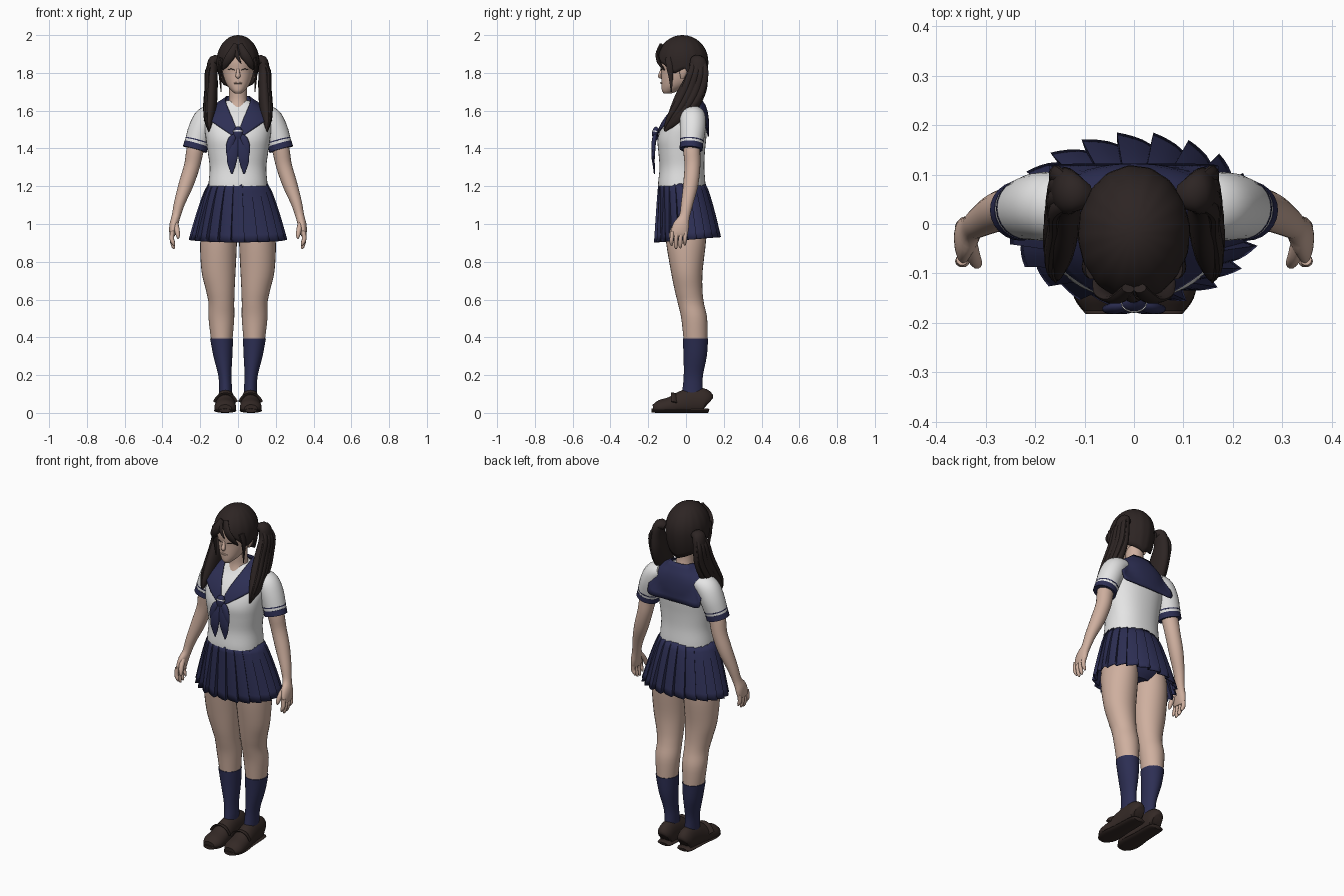
import bpy, bmesh, math
from mathutils import Vector
from mathutils.bvhtree import BVHTree


def material(name, rgb):
    m = bpy.data.materials.new(name)
    m.diffuse_color = (*rgb, 1)
    return m


SKIN = material("skin", (0.62, 0.43, 0.345))
HAIR = material("dark_hair", (0.026, 0.018, 0.017))
NAVY = material("navy_cloth", (0.026, 0.028, 0.088))
WHITE = material("white_cloth", (0.78, 0.78, 0.78))
SHOE = material("brown_leather", (0.034, 0.022, 0.019))


def smooth(rows, k=4):
    """Catmull-Rom interpolation of number rows."""
    out = []
    for i in range(len(rows) - 1):
        p0, p1, p2 = rows[max(i - 1, 0)], rows[i], rows[i + 1]
        p3 = rows[min(i + 2, len(rows) - 1)]
        for j in range(k):
            t = j / k
            out.append([0.5 * (2 * b + (c - a) * t + (2 * a - 5 * b + 4 * c - d) * t * t
                               + (3 * b - a - 3 * c + d) * t ** 3)
                        for a, b, c, d in zip(p0, p1, p2, p3)])
    return out + [list(rows[-1])]


def skin(name, rings, mat, closed=True, caps=True, mirror=False, thick=0):
    bm = bmesh.new()
    vs = [[bm.verts.new(p) for p in r] for r in rings]
    n = len(vs[0])
    for a, b in zip(vs, vs[1:]):
        for i in range(n if closed else n - 1):
            j = (i + 1) % n
            bm.faces.new((a[i], a[j], b[j], b[i]))
    if caps:
        bm.faces.new(vs[0])
        bm.faces.new(vs[-1])
    bmesh.ops.remove_doubles(bm, verts=bm.verts, dist=0.0002)
    bmesh.ops.recalc_face_normals(bm, faces=bm.faces)
    me = bpy.data.meshes.new(name)
    bm.to_mesh(me)
    bm.free()
    me.materials.append(mat)
    ob = bpy.data.objects.new(name, me)
    bpy.context.collection.objects.link(ob)
    if thick:
        s = ob.modifiers.new("thickness", 'SOLIDIFY')
        s.thickness, s.offset = thick, -1
    if mirror:
        ob.modifiers.new("mirror", 'MIRROR').use_mirror_merge = False
    return ob


def stack(name, rows, mat, n=28, e=1.0, k=4, **kw):
    """Level rings from rows of (z, centre x, half width, front y, back y)."""
    rings = []
    for z, cx, rx, yf, yb in smooth(rows, k):
        ring = []
        for i in range(n):
            c, s = math.cos(2 * math.pi * i / n), math.sin(2 * math.pi * i / n)
            ring.append((cx + rx * math.copysign(abs(c) ** e, c),
                         (yf + yb) / 2 + (yb - yf) / 2 * math.copysign(abs(s) ** e, s), z))
        rings.append(ring)
    return skin(name, rings, mat, **kw)


def tube(name, rows, mat, ref=(0, 1, 0), n=16, k=4, floor=-1, **kw):
    """Rings across a path of (x, y, z, side radius, radius along ref)."""
    rows, rings = smooth(rows, k), []
    P = [Vector(r[:3]) for r in rows]
    for i, r in enumerate(rows):
        t = (P[min(i + 1, len(P) - 1)] - P[max(i - 1, 0)]).normalized()
        side = Vector(ref).cross(t).normalized()
        up = t.cross(side)
        ring = []
        for j in range(n):
            a = 2 * math.pi * j / n
            p = P[i] + side * (r[3] * math.cos(a)) + up * (r[4] * math.sin(a))
            p.z = max(p.z, floor)
            ring.append(p)
        rings.append(ring)
    return skin(name, rings, mat, **kw)


# legs, socks, shoes
stack("legs", [(1.02, .095, .088, -.115, .11), (.9, .103, .097, -.105, .105), (.75, .103, .09, -.08, .088),
               (.65, .094, .076, -.06, .087), (.58, .088, .068, -.043, .095), (.5, .088, .068, -.025, .112),
               (.39, .086, .057, -.013, .113)], SKIN, mirror=True)
stack("socks", [(.395, .087, .061, -.017, .117), (.3, .08, .05, -.013, .11), (.2, .07, .035, -.012, .09),
                (.13, .066, .034, -.018, .088), (.06, .066, .034, -.03, .09)], NAVY, mirror=True)
tube("shoes", [(.064, .118, .05, .035, .03), (.064, .1, .06, .066, .043), (.065, .04, .06, .074, .046),
               (.066, -.02, .05, .066, .05), (.067, -.08, .035, .05, .056), (.068, -.14, .025, .042, .056),
               (.068, -.175, .022, .022, .034)], SHOE, ref=(1, 0, 0), n=24, floor=0.01, mirror=True)
tube("soles", [(.064, .12, .01, .01, .03), (.064, .1, .012, .012, .047), (.066, -.02, .012, .012, .052),
               (.068, -.1, .012, .012, .06), (.068, -.15, .012, .012, .053), (.068, -.182, .012, .01, .03)],
     SHOE, ref=(1, 0, 0), n=16, floor=0, mirror=True)
tube("shoe_straps", [(.012, -.06, .055, .022, .006), (.035, -.06, .088, .022, .006), (.067, -.06, .099, .022, .006),
                     (.098, -.06, .088, .022, .006), (.121, -.06, .055, .022, .006)],
     SHOE, ref=(0, .35, 1), mirror=True)

# hips hidden under the skirt
stack("hips", [(1.2, 0, .14, -.12, .09), (1.05, 0, .185, -.12, .12), (.97, 0, .18, -.11, .11),
               (.925, 0, .09, -.07, .08)], NAVY)

# pleated skirt: saw-tooth section growing towards the hem
PLEATS, STEPS, rings = 22, 5, []
for j in range(9):
    t = j / 8
    g, depth, ring = t ** 0.75, 0.003 + 0.021 * t, []
    for k in range(PLEATS):
        for m in range(STEPS):
            u = m / (STEPS - 1)
            a = 2 * math.pi * (k + u * 0.97) / PLEATS
            d = depth * (u ** 0.8 - 0.5)
            s = math.sin(a)
            ring.append(((.155 + .094 * g + d) * math.cos(a),
                         -.022 + .03 * g + (.124 + .043 * g + d) * s,
                         1.215 - (.298 - .014 * s) * t))
    rings.append(ring)
skin("skirt", rings, NAVY, caps=False, thick=0.005)

# blouse
torso = stack("blouse", [(1.2, 0, .157, -.148, .103), (1.225, 0, .155, -.147, .102), (1.3, 0, .15, -.14, .097),
                         (1.38, 0, .16, -.146, .1), (1.45, 0, .17, -.15, .107), (1.52, 0, .178, -.127, .112),
                         (1.57, 0, .168, -.095, .108), (1.61, 0, .13, -.06, .1), (1.64, 0, .085, -.04, .085),
                         (1.655, 0, .055, -.03, .07)], WHITE, n=40, e=0.88)
tube("sleeves", [(.12, .035, 1.585, .045, .06), (.165, .036, 1.56, .064, .068), (.197, .035, 1.5, .066, .068),
                 (.222, .029, 1.42, .063, .06)], WHITE, n=24, mirror=True)
tube("sleeve_cuffs", [(.2205, .029, 1.425, .0645, .0615), (.229, .027, 1.395, .065, .061)], NAVY, n=24,
     mirror=True)
tube("sleeve_stripes", [(.215, .031, 1.444, .065, .0635), (.2166, .0305, 1.438, .065, .063)], NAVY, n=24,
     mirror=True)

# arms and hands
tube("arms", [(.19, .03, 1.5, .045, .045), (.225, .03, 1.4, .046, .045), (.243, .034, 1.31, .042, .042),
              (.275, .025, 1.21, .039, .04), (.31, .006, 1.11, .029, .032), (.328, -.008, 1.04, .023, .028),
              (.34, -.025, .995, .023, .042), (.346, -.035, .955, .018, .045), (.347, -.037, .935, .012, .038)],
     SKIN, n=20, mirror=True)
for i, name in enumerate(("index", "middle", "ring", "little")):
    y, tip = -.072 + .0235 * i, (.885, .868, .872, .888)[i]
    tube(name + "_fingers", [(.348, y, .96, .012, .012), (.35, y - .004, .92, .012, .011),
                             (.343, y - .005, tip + .015, .01, .01), (.338, y - .004, tip, .004, .004)],
         SKIN, n=10, mirror=True)
tube("thumbs", [(.332, -.035, 1.01, .014, .016), (.324, -.066, .975, .014, .014), (.318, -.08, .94, .011, .011),
                (.316, -.082, .922, .004, .004)], SKIN, n=10, mirror=True)

# sailor collar draped over blouse: rows of inner edge point and outer edge point
half = [(0, .075, 1.675, 0, .122, 1.465), (.03, .073, 1.675, .085, .122, 1.465),
        (.05, .068, 1.677, .162, .12, 1.468), (.058, .06, 1.678, .172, .105, 1.52),
        (.066, .02, 1.67, .186, .04, 1.6), (.06, -.03, 1.635, .17, -.06, 1.57),
        (.038, -.08, 1.57, .1, -.125, 1.515), (.004, -.14, 1.49, .012, -.15, 1.455)]
tree = BVHTree.FromPolygons([v.co for v in torso.data.vertices], [p.vertices for p in torso.data.polygons])
edges = [(-r[0], r[1], r[2], -r[3], r[4], r[5]) for r in reversed(half[1:])] + half
rings = []
for r in smooth(edges, 5):
    a, b, ring = Vector(r[:3]), Vector(r[3:]), []
    for j in range(9):
        p = a.lerp(b, j / 8)
        loc, nor, _, _ = tree.find_nearest(p)
        if (p - loc).dot(nor) < 0.011:
            p = loc + nor * 0.011
        ring.append(p)
    rings.append(ring)
skin("sailor_collar", rings, NAVY, closed=False, caps=False, thick=0.006)

# neckerchief
tube("scarf_knot", [(0, -.15, 1.51, .012, .012), (0, -.16, 1.495, .024, .016), (0, -.163, 1.475, .024, .017),
                    (0, -.158, 1.445, .03, .014)], NAVY)
tube("knot_band", [(0, -.161, 1.494, .026, .0175), (0, -.162, 1.488, .026, .018)], WHITE)
tube("scarf_tails", [(.006, -.16, 1.47, .015, .01), (.022, -.172, 1.41, .028, .009), (.031, -.175, 1.35, .028, .007),
                     (.033, -.17, 1.31, .02, .006), (.032, -.167, 1.265, .003, .003)], NAVY, mirror=True)
tube("scarf_loops", [(.01, -.16, 1.47, .01, .01), (.03, -.168, 1.45, .02, .012), (.048, -.172, 1.4, .017, .01),
                     (.052, -.168, 1.345, .004, .004)], NAVY, mirror=True)

# neck, head and face
stack("neck", [(1.6, 0, .065, -.06, .07), (1.65, 0, .05, -.045, .062), (1.7, 0, .047, -.045, .055),
               (1.77, 0, .05, -.05, .06)], SKIN)
stack("head", [(1.692, 0, .018, -.118, -.075), (1.705, 0, .034, -.127, -.04), (1.73, 0, .055, -.13, .01),
               (1.765, 0, .072, -.131, .06), (1.81, 0, .084, -.132, .09), (1.86, 0, .091, -.138, .098),
               (1.91, 0, .087, -.13, .09), (1.96, 0, .06, -.09, .06)], SKIN, n=32, e=0.95)
tube("nose", [(0, -.125, 1.835, .006, .006), (0, -.133, 1.805, .009, .008), (0, -.138, 1.783, .013, .011),
              (0, -.133, 1.772, .006, .005)], SKIN, n=10)
tube("lips", [(-.02, -.126, 1.745, .003, .003), (0, -.131, 1.747, .006, .006), (.02, -.126, 1.745, .003, .003)],
     SKIN, ref=(0, 1, 0), n=8)
tube("eyelashes", [(.018, -.1305, 1.815, .0015, .002), (.036, -.1265, 1.82, .0025, .003),
                   (.055, -.1125, 1.816, .0015, .002)], HAIR, n=8, mirror=True)
tube("ears", [(.087, -.012, 1.84, .006, .012), (.096, -.012, 1.825, .009, .022), (.093, -.016, 1.795, .008, .018),
              (.086, -.02, 1.77, .004, .008)], SKIN, n=12, mirror=True)

# hair cap: hairline height by angle away from the face
hairline = [(0, 1.91), (15, 1.868), (45, 1.842), (70, 1.795), (95, 1.825), (122, 1.74), (181, 1.705)]
rings, N, M = [], 64, 14


def line_height(deg):
    for (a, za), (b, zb) in zip(hairline, hairline[1:]):
        if deg <= b:
            return za + (zb - za) * (deg - a) / (b - a)


for j in range(M + 1):
    ring = []
    for i in range(N):
        a = 2 * math.pi * i / N
        z = 2 - (2 - line_height(180 - abs(math.degrees(a) - 180))) * (1 - math.cos(math.pi / 2 * j / M)) ** 0.9
        q = (z - 1.86) / .14
        h = math.sqrt(max(0, 1 - q * q)) if q > 0 else 1 - .22 * q * q
        h *= 1 + .008 * math.sin(16 * a)
        ring.append((.113 * h * math.sin(a), -.018 - .136 * h * math.cos(a), z))
    rings.append(ring)
skin("hair_cap", rings, HAIR, caps=False, thick=0.012)

# fringe and side locks
tube("fringe_locks", [(.012, -.13, 1.95, .014, .01), (.035, -.152, 1.9, .022, .009), (.062, -.142, 1.855, .02, .009),
                      (.08, -.115, 1.815, .004, .004)], HAIR, n=10, mirror=True)
tube("side_locks", [(.085, -.09, 1.88, .014, .022), (.096, -.085, 1.83, .01, .02), (.094, -.08, 1.77, .006, .011),
                    (.09, -.078, 1.7, .002, .003)], HAIR, n=10, mirror=True)
tube("centre_lock", [(-.012, -.14, 1.93, .01, .008), (-.004, -.153, 1.89, .011, .006), (.016, -.15, 1.85, .002, .003)],
     HAIR, n=10)

# pigtails: one full core with strands lying on it
tube("pigtails", [(.095, .055, 1.86, .02, .025), (.125, .062, 1.865, .03, .042), (.138, .065, 1.81, .031, .05),
                  (.14, .045, 1.73, .033, .068), (.145, .0, 1.64, .034, .07), (.152, -.05, 1.57, .03, .05),
                  (.155, -.09, 1.525, .016, .025), (.155, -.112, 1.49, .003, .004)], HAIR, n=20, mirror=True)
for i in range(4):
    d = -.045 + .03 * i
    x = .024 - .2 * abs(d + .01) / 2
    tube("pigtail_strands_%d" % i,
         [(.128, .062 + d * .4, 1.875, .01, .012), (.138 + x, .065 + d * .8, 1.81, .013, .018),
          (.14 + x, .04 + d, 1.72, .014, .02), (.147 + x, -.005 + d, 1.63, .014, .018),
          (.158 + x / 2, -.06 + d * .7, 1.56, .01, .013), (.158, -.095 + d * .5, 1.5 + .012 * i, .002, .003)],
         HAIR, n=10, mirror=True)

# smooth shading with crisp creases
for ob in bpy.data.objects:
    ob.select_set(True)
    bpy.context.view_layer.objects.active = ob
bpy.ops.object.shade_smooth_by_angle(angle=math.radians(40))
